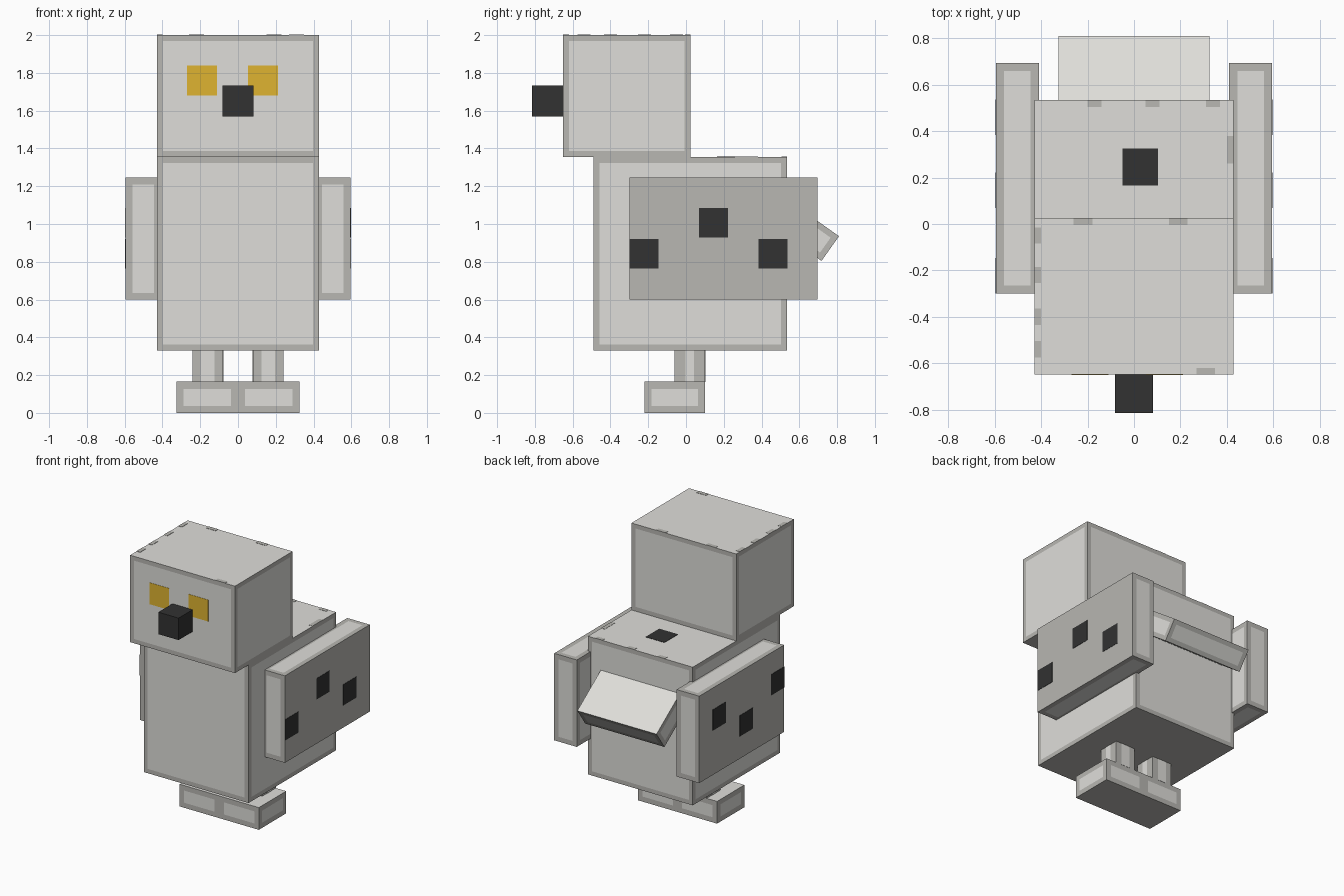
import bpy
import bmesh
import math
from mathutils import Vector

cube = bpy.data.objects.get("Cube")
if cube:
    bpy.data.objects.remove(cube, do_unlink=True)


def material(name, r, g, b):
    linear = [((c / 255 + 0.055) / 1.055) ** 2.4 for c in (r, g, b)] + [1]
    mat = bpy.data.materials.new(name)
    mat.use_nodes = True
    mat.diffuse_color = linear
    bsdf = mat.node_tree.nodes["Principled BSDF"]
    bsdf.inputs["Base Color"].default_value = linear
    bsdf.inputs["Roughness"].default_value = 0.9
    return mat


pale = material("pale_grey", 223, 222, 218)
trim = material("mid_grey", 184, 183, 178)
black = material("charcoal", 50, 50, 50)
gold = material("gold", 223, 180, 49)

UP, DOWN = (2, 1), (2, -1)
PALE, TRIM = 0, 1


def box(name, lo, hi, mats, border=0, plain=None):
    """Box whose faces get a bordered panel, unless listed in plain."""
    plain = plain or {}
    lo, hi = Vector(lo), Vector(hi)
    mid, size = (lo + hi) / 2, hi - lo
    bm = bmesh.new()
    bmesh.ops.create_cube(bm, size=1)
    bmesh.ops.scale(bm, vec=size, verts=bm.verts)
    bmesh.ops.translate(bm, vec=mid, verts=bm.verts)
    bm.normal_update()
    if border:
        for face in list(bm.faces):
            axis = max(range(3), key=lambda i: abs(face.normal[i]))
            key = (axis, 1 if face.normal[axis] > 0 else -1)
            if key in plain:
                face.material_index = plain[key]
            else:
                face.material_index = TRIM
                bmesh.ops.inset_individual(bm, faces=[face], thickness=border)
                face.material_index = PALE
    mesh = bpy.data.meshes.new(name)
    bm.to_mesh(mesh)
    bm.free()
    for mat in mats:
        mesh.materials.append(mat)
    obj = bpy.data.objects.new(name, mesh)
    bpy.context.collection.objects.link(obj)
    return obj


def plate(name, centre, size, axis, mat):
    """Thin painted patch, flat across the given axis."""
    half = Vector(size) / 2
    half[axis] = 0.002
    return box(name, Vector(centre) - half, Vector(centre) + half, [mat])


grey = [pale, trim]
caps = {UP: PALE, DOWN: TRIM}

# Body and head
box("body", (-0.43, -0.49, 0.33), (0.43, 0.535, 1.355), grey, 0.045, caps)
box("head", (-0.43, -0.65, 1.355), (0.43, 0.025, 2), grey, 0.045, caps)
plate("back_spot", (0.027, 0.245, 1.355), (0.155, 0.16, 0), 2, black)

# Worn chips along the top edges
for x, y in ((-0.17, 0.52), (0.08, 0.52), (0.34, 0.52)):
    plate("body_chip", (x, y, 1.355), (0.06, 0.03, 0), 2, trim)
plate("body_side_chip", (0.415, 0.32, 1.355), (0.03, 0.12, 0), 2, trim)
for x, y in ((-0.22, 0.01), (0.19, 0.01), (0.31, -0.635)):
    plate("head_chip", (x, y, 2), (0.08, 0.03, 0), 2, trim)
for y in (-0.54, -0.4, -0.22, -0.05):
    plate("head_side_chip", (-0.415, y, 2), (0.03, 0.07, 0), 2, trim)

# Face
box("beak", (-0.083, -0.815, 1.57), (0.083, -0.64, 1.733), [black])
for x in (-0.19, 0.132):
    plate("eye", (x, -0.65, 1.76), (0.16, 0, 0.16), 1, gold)

# Wings, feet and legs on both sides
for side, label in ((1, "left"), (-1, "right")):
    inner, outer = sorted((side * 0.41, side * 0.595))
    box(label + "_wing", (inner, -0.3, 0.6), (outer, 0.695, 1.245),
        grey, 0.05, {(0, side): TRIM})
    low, high = 0.843, 1.007
    heights = (low, high, low) if side > 0 else (high, low, high)
    for y, z in zip((-0.223, 0.145, 0.46), heights):
        plate(label + "_wing_spot", (side * 0.595, y, z),
              (0, 0.154, 0.155), 0, black)

    inner, outer = sorted((0, side * 0.325))
    box(label + "_foot", (inner, -0.22, 0), (outer, 0.1, 0.165),
        grey, 0.053, {UP: PALE, DOWN: TRIM, (0, -side): TRIM})

    x = side * 0.16
    box(label + "_leg", (x - 0.08, -0.06, 0.165), (x + 0.08, 0.1, 0.33), [trim])
    for y in (-0.06, 0.1):
        plate(label + "_leg_stripe", (x, y, 0.247), (0.07, 0, 0.165), 1, pale)
    for dx in (-0.08, 0.08):
        plate(label + "_leg_stripe", (x + dx, 0.02, 0.247), (0, 0.045, 0.165), 0, pale)

# Tail, tilted downward out of the back
tail = box("tail", (-0.325, -0.45, -0.16), (0.325, 0, 0), grey, 0.045,
           {UP: PALE, DOWN: TRIM})
tail.location = (0, 0.81, 0.935)
tail.rotation_euler.x = math.radians(-35.5)
